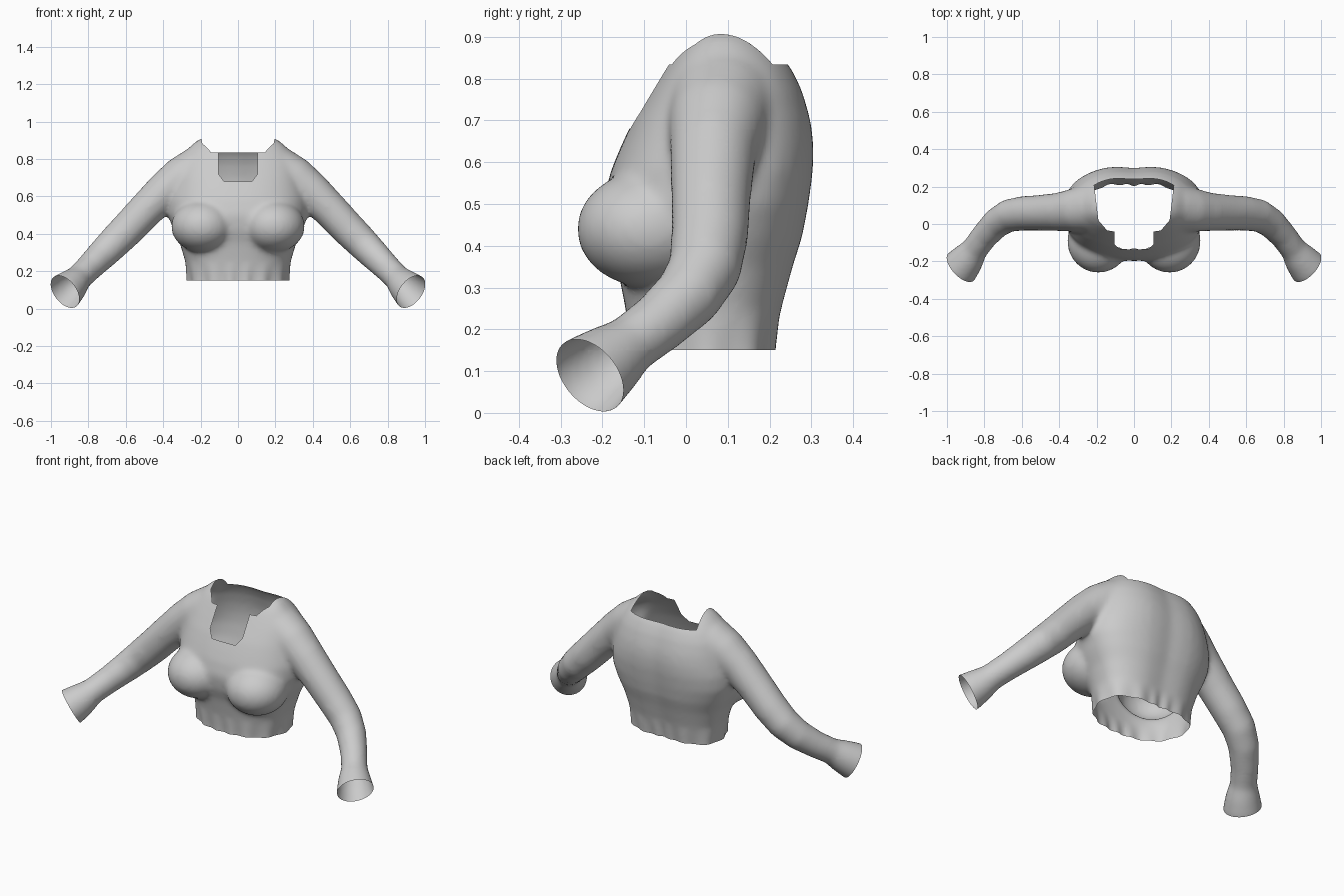
import bpy, bmesh, math
from mathutils import Vector

if "Cube" in bpy.data.objects:
    bpy.data.objects.remove(bpy.data.objects["Cube"])

SEG = 40


def loft(bm, rings):
    """Skin a list of closed rings and cap both ends."""
    loops = [[bm.verts.new(p) for p in ring] for ring in rings]
    for a, b in zip(loops, loops[1:]):
        for i in range(SEG):
            j = (i + 1) % SEG
            bm.faces.new((a[i], a[j], b[j], b[i]))
    bm.faces.new(loops[0][::-1])
    bm.faces.new(loops[-1])


def torso_ring(z, w, front, back):
    """Rounded body section, widest at the side seam."""
    ring = []
    mid = 0.08
    for i in range(SEG):
        a = 2 * math.pi * i / SEG
        c, s = math.cos(a), math.sin(a)
        x = w * math.copysign(abs(c) ** 0.85, c)
        depth = (back - mid) if s > 0 else (mid - front)
        y = mid + depth * math.copysign(abs(s) ** 0.85, s)
        if s > 0:  # shallow spine groove
            y -= 0.016 * math.exp(-(x / 0.08) ** 2)
        ring.append((x, y, z))
    return ring


def tube_rings(path):
    """Circular sections along a path of (centre, radius)."""
    rings = []
    for i, (p, r) in enumerate(path):
        t = (path[min(i + 1, len(path) - 1)][0] - path[max(i - 1, 0)][0]).normalized()
        u = t.cross(Vector((0, 1, 0))).normalized()
        v = t.cross(u)
        rings.append([p + r * (math.cos(k) * u + math.sin(k) * v)
                      for k in (2 * math.pi * n / SEG for n in range(SEG))])
    return rings


bm = bmesh.new()

# Torso sections: height, half width, front, back
body = [(0.09, .272, -.135, .215), (0.15, .272, -.135, .222), (0.25, .282, -.145, .238),
        (0.35, .312, -.165, .265), (0.42, .345, -.19, .287), (0.50, .375, -.20, .302),
        (0.58, .375, -.18, .313), (0.64, .36, -.155, .315), (0.70, .345, -.127, .308),
        (0.77, .325, -.085, .288), (0.82, .295, -.055, .265), (0.86, .262, -.03, .235),
        (0.89, .23, .00, .205), (0.91, .20, .03, .18), (0.93, .12, .06, .13)]
loft(bm, [torso_ring(*s) for s in body])

# Sleeves, bent at the elbow and flared at the cuff
arm = [(.15, .10, .74, .135), (.24, .085, .725, .13), (.31, .075, .69, .117),
       (.40, .065, .62, .103), (.50, .06, .52, .096), (.59, .057, .425, .093),
       (.67, .045, .345, .088), (.735, .005, .28, .081), (.80, -.065, .215, .073),
       (.852, -.135, .163, .071), (.885, -.18, .128, .088), (.925, -.23, .09, .102),
       (.976, -.277, .051, .104)]
for side in (-1, 1):
    loft(bm, tube_rings([(Vector((side * x, y, z)), r) for x, y, z, r in arm]))
    # Bust
    geo = bmesh.ops.create_uvsphere(bm, u_segments=32, v_segments=20, radius=1)
    for v in geo["verts"]:
        v.co = Vector((side * .19 + v.co.x * .168, -.09 + v.co.y * .172, .44 + v.co.z * .14))
bmesh.ops.recalc_face_normals(bm, faces=bm.faces)

# Fuse the parts into one continuous skin
mesh = bpy.data.meshes.new("top")
bm.to_mesh(mesh)
bm.free()
top = bpy.data.objects.new("long_sleeve_top", mesh)
bpy.context.collection.objects.link(top)
mod = top.modifiers.new("fuse", "REMESH")
mod.mode = "VOXEL"
mod.voxel_size = 0.012
bpy.context.view_layer.update()
skin = bpy.data.meshes.new_from_object(top.evaluated_get(bpy.context.evaluated_depsgraph_get()))
top.modifiers.clear()
top.data = skin

bm = bmesh.new()
bm.from_mesh(skin)
for _ in range(10):
    bmesh.ops.smooth_vert(bm, verts=bm.verts, factor=0.5,
                          use_axis_x=True, use_axis_y=True, use_axis_z=True)

# Gathered folds above the hem
for v in bm.verts:
    if abs(v.co.x) < 0.4 and v.co.z < 0.25:
        out = Vector((v.co.x, v.co.y - 0.05, 0)).normalized()
        v.co += out * 0.05 * (0.25 - v.co.z) * math.cos(14 * math.atan2(out.y, out.x))


def cut(co, no, clear=False):
    bmesh.ops.bisect_plane(bm, geom=bm.verts[:] + bm.edges[:] + bm.faces[:], dist=1e-5,
                           plane_co=co, plane_no=no, clear_outer=clear)


def open_region(planes):
    """Slice along each plane, then remove the faces behind all of them."""
    planes = [(Vector(co), Vector(no)) for co, no in planes]
    for co, no in planes:
        cut(co, no)
    gone = [f for f in bm.faces
            if all((f.calc_center_median() - co).dot(no) < 0 for co, no in planes)]
    bmesh.ops.delete(bm, geom=gone, context="FACES")


# Open cuffs
for side in (-1, 1):
    cut((side * .925, -.23, .09), (side * .64, -.59, -.49), True)
# Open hem
open_region([((0, 0, .15), (0, 0, 1)), ((.5, 0, 0), (1, 0, 0)), ((-.5, 0, 0), (-1, 0, 0))])
# Front neck slot with clipped lower corners
open_region([((0, 0, .68), (0, 0, -1)), ((0, .1, 0), (0, 1, 0))]
            + [((s * .105, 0, 0), (s, 0, 0)) for s in (-1, 1)]
            + [((s * .105, 0, .72), (s * .8, 0, -.6)) for s in (-1, 1)])
# Wide neck opening between the shoulders
open_region([((0, 0, .834), (0, 0, -1))]
            + [((s * .20, .1, 0), (s, -.12, 0)) for s in (-1, 1)]
            + [((s * .105, -.08, 0), (s * .76, -.65, 0)) for s in (-1, 1)])
bm.to_mesh(skin)
bm.free()

# Cloth colour
cloth = bpy.data.materials.new("grey_cloth")
cloth.diffuse_color = (0.6, 0.6, 0.6, 1)
cloth.use_nodes = True
cloth.node_tree.nodes["Principled BSDF"].inputs["Base Color"].default_value = cloth.diffuse_color
skin.materials.clear()
skin.materials.append(cloth)
bpy.data.meshes.remove(mesh)
bpy.context.view_layer.objects.active = top
top.select_set(True)
bpy.ops.object.shade_smooth_by_angle(angle=math.radians(50))
